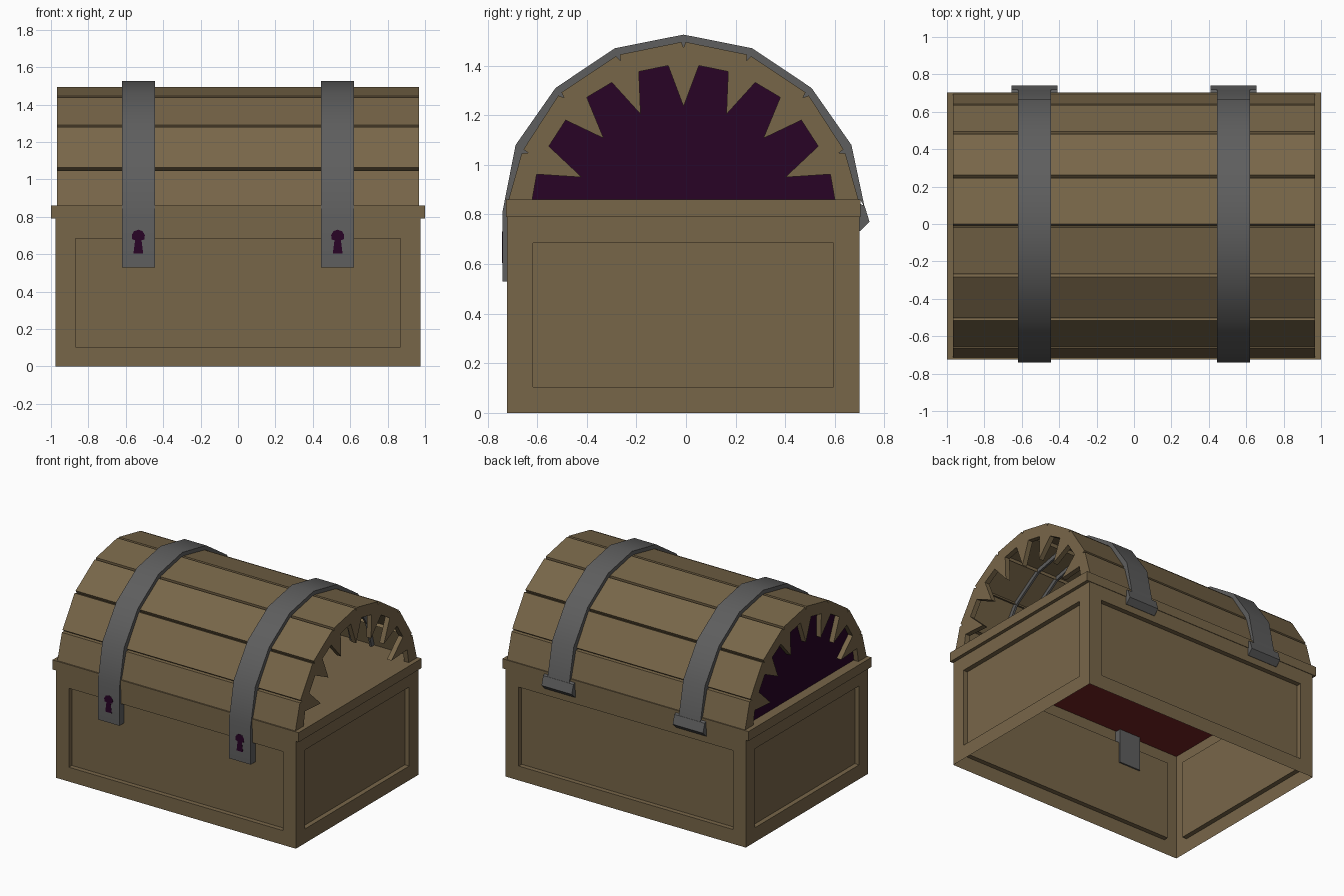
import bpy, bmesh
from math import sin, cos, pi, radians
from mathutils import Vector

cube = bpy.data.objects.get("Cube")
if cube:
    bpy.data.objects.remove(cube, do_unlink=True)


def material(name, rgb):
    m = bpy.data.materials.new(name)
    m.use_nodes = True
    m.diffuse_color = (*rgb, 1)
    m.node_tree.nodes["Principled BSDF"].inputs["Base Color"].default_value = (*rgb, 1)
    return m


WOOD = material("tan wood", (0.187, 0.133, 0.066))
IRON = material("grey iron", (0.112, 0.112, 0.112))
PURPLE = material("dark purple", (0.021, 0.001, 0.019))
RED = material("dark red", (0.17, 0.017, 0.017))
MID = -0.01      # centre line of the lid in y
BASE = 0.86      # height where the lid starts


def finish(name, bm, mat, fix=True):
    if fix:
        bmesh.ops.recalc_face_normals(bm, faces=bm.faces[:])
    mesh = bpy.data.meshes.new(name)
    bm.to_mesh(mesh)
    bm.free()
    mesh.materials.append(mat)
    ob = bpy.data.objects.new(name, mesh)
    bpy.context.collection.objects.link(ob)
    return ob


def prism(name, pts, lo, hi, mat, axis="x"):
    """Closed outline extruded along x (points are y, z) or y (points are x, z)."""
    bm = bmesh.new()
    place = (lambda p, t: (t, p[0], p[1])) if axis == "x" else (lambda p, t: (p[0], t, p[1]))
    a = [bm.verts.new(place(p, lo)) for p in pts]
    b = [bm.verts.new(place(p, hi)) for p in pts]
    bm.faces.new(a)
    bm.faces.new(b[::-1])
    for i in range(len(pts)):
        j = (i + 1) % len(pts)
        bm.faces.new((a[i], b[i], b[j], a[j]))
    return finish(name, bm, mat)


def block(name, lo, hi, mat):
    return prism(name, [(lo[1], lo[2]), (hi[1], lo[2]), (hi[1], hi[2]), (lo[1], hi[2])],
                 lo[0], hi[0], mat)


def arch(half):
    """Mirror a half outline (base to crown) about the lid's centre line."""
    left = [(MID - y, z) for y, z in half]
    right = [(MID + y, z) for y, z in half[-2::-1]]
    return left + right


def scaled(pts, k):
    return [(MID + (y - MID) * k, BASE + (z - BASE) * k) for y, z in pts]


# Chest body: open sheet walls with recessed panels
bm = bmesh.new()
bmesh.ops.create_cube(bm, size=1)
for v in bm.verts:
    v.co = Vector((v.co.x * 1.95, v.co.y * 1.42 - 0.011, (v.co.z + 0.5) * 0.79))
bmesh.ops.delete(bm, geom=[f for f in bm.faces if abs(f.normal.z) > 0.5], context="FACES_ONLY")
bmesh.ops.inset_individual(bm, faces=bm.faces[:], thickness=0.105, use_even_offset=True)
panels = [f for f in bm.faces if all(0.05 < v.co.z < 0.75 for v in f.verts)]
for f in panels:
    shift = f.normal * -0.035
    ext = bmesh.ops.extrude_discrete_faces(bm, faces=[f])["faces"][0]
    bmesh.ops.translate(bm, verts=ext.verts[:], vec=shift)
finish("chest_walls", bm, WOOD, fix=False)

# Rim that carries the lid, with a red underside
block("rim", (-1, -0.725, 0.79), (1, 0.703, BASE), WOOD)
block("mouth_underside", (-0.97, -0.715, 0.783), (0.97, 0.69, 0.789), RED)

# Lid planks: faceted arch with a V groove at each joint
crown = arch([(0.705, BASE), (0.65, 1.055), (0.5, 1.287), (0.265, 1.443), (0, 1.497)])
outline = [crown[0]]
for prev, here, nxt in zip(crown, crown[1:], crown[2:]):
    p, h, n = (Vector(q) for q in (prev, here, nxt))
    inward = (Vector((MID, BASE)) - h).normalized()
    outline += [tuple(h + (p - h).normalized() * 0.009),
                tuple(h + inward * 0.025),
                tuple(h + (n - h).normalized() * 0.009)]
outline.append(crown[-1])

bm = bmesh.new()
a = [bm.verts.new((-0.967, y, z)) for y, z in outline]
b = [bm.verts.new((0.967, y, z)) for y, z in outline]
for i in range(len(outline) - 1):
    bm.faces.new((a[i], b[i], b[i + 1], a[i + 1]))
finish("lid_planks", bm, WOOD, fix=False)

# Lid ends: arches with a ring of pointed teeth
teeth = arch([(0.61, BASE), (0.592, 0.962), (0.41, 0.95), (0.543, 1.075), (0.475, 1.18),
              (0.322, 1.107), (0.39, 1.272), (0.289, 1.332), (0.173, 1.204),
              (0.18, 1.376), (0.062, 1.4), (0, 1.235)])
for side, name in ((1, "left"), (-1, "right")):
    lo, hi = sorted((side * 0.967, side * 0.93))
    prism(name + "_lid_teeth", outline + teeth[::-1], lo, hi, WOOD)

# Dark mouth lining behind one end
prism("mouth_lining", scaled(crown, 0.96), -0.928, -0.922, PURPLE)

# Iron straps, edge rails inside the lid, hinges and keyholes
outer = arch([(0.73, 0.81), (0.677, 1.08), (0.516, 1.31), (0.277, 1.47), (0, 1.525)])
outer[-1] = (0.72, 0.83)
lid_side = scaled(crown, 1.01)
strap = [(-0.74, 0.53)] + outer + lid_side[::-1] + [(-0.675, BASE), (-0.675, 0.53)]
rail = lid_side + scaled(crown, 0.955)[::-1]
hinge = [(0.685, 0.735), (0.702, 0.733), (0.74, 0.77), (0.72, 0.835), (0.685, 0.85)]
for side, name in ((1, "left"), (-1, "right")):
    mid = side * 0.533
    band = prism(name + "_strap", strap, mid - 0.088, mid + 0.088, IRON)
    band.data.shade_smooth()
    band.data.set_sharp_from_angle(angle=radians(30))
    for edge, label in ((mid - 0.088, "_rail_a"), (mid + 0.073, "_rail_b")):
        prism(name + label, rail, edge, edge + 0.015, IRON)
    prism(name + "_hinge", hinge, mid - 0.123, mid + 0.123, IRON)
    # Keyhole: round top joined to a flared stem
    key = [(mid - 0.026, 0.605), (mid + 0.026, 0.605), (mid + 0.017, 0.675)]
    key += [(mid + 0.036 * cos(t), 0.695 + 0.036 * sin(t))
            for t in (pi * (i / 6 * 1.3 - 0.15) for i in range(7))]
    key.append((mid - 0.017, 0.675))
    prism(name + "_keyhole", key, -0.7415, -0.735, PURPLE, axis="y")
